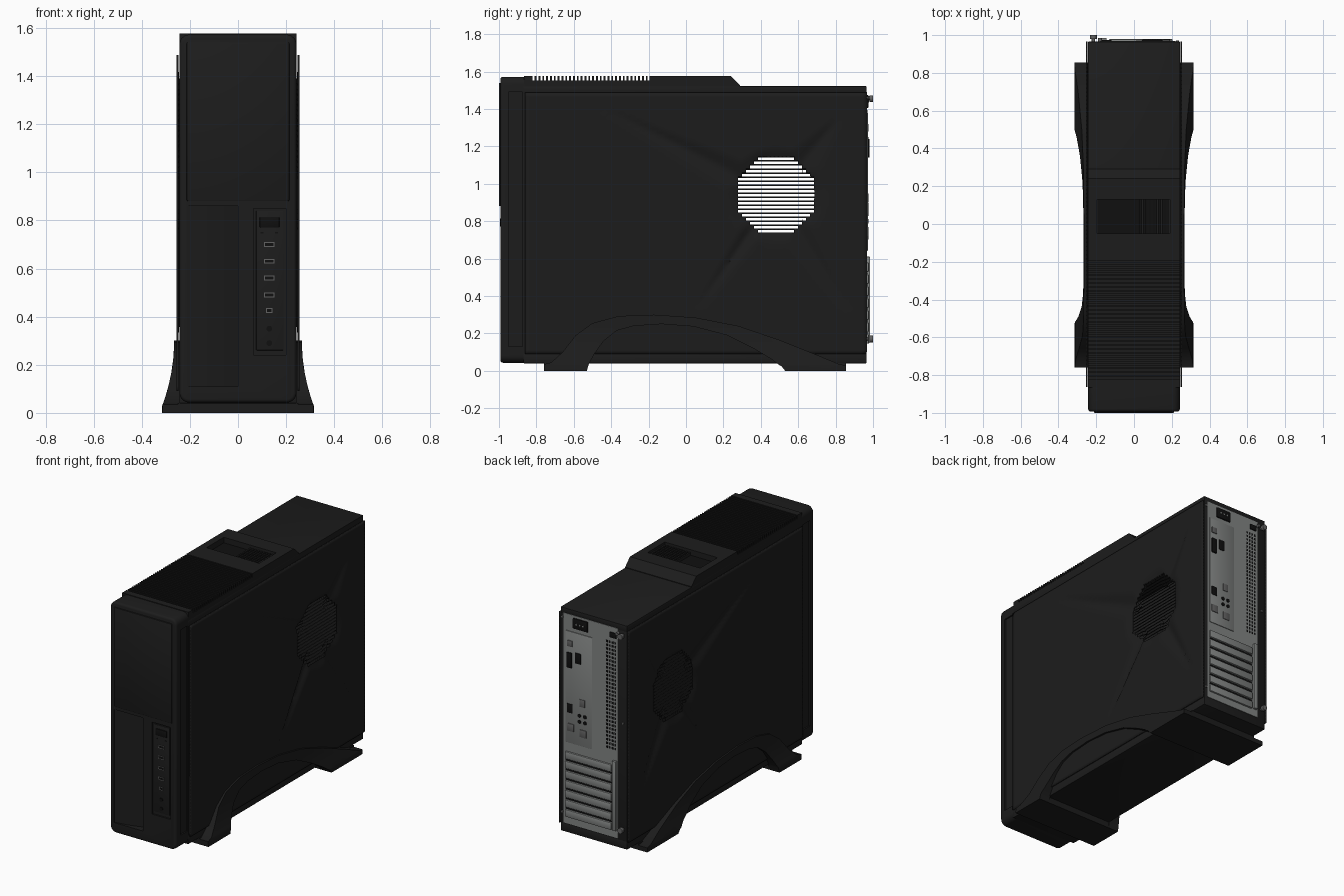
import bpy, bmesh, math
from mathutils import Matrix, Vector

if "Cube" in bpy.data.objects:
    bpy.data.objects.remove(bpy.data.objects["Cube"])


def material(name, v):
    m = bpy.data.materials.new(name)
    m.diffuse_color = (v[0], v[1], v[2], 1)
    m.use_nodes = True
    m.node_tree.nodes["Principled BSDF"].inputs["Base Color"].default_value = m.diffuse_color
    return m


BLACK = material("case black", (0.012, 0.012, 0.012))
DARK = material("vent black", (0.005, 0.005, 0.005))
STEEL = material("rear steel", (0.22, 0.23, 0.225))
SILVER = material("port metal", (0.12, 0.12, 0.12))


def finish(bm, name, mat, smooth=False):
    bmesh.ops.recalc_face_normals(bm, faces=bm.faces)
    me = bpy.data.meshes.new(name)
    bm.to_mesh(me)
    bm.free()
    ob = bpy.data.objects.new(name, me)
    bpy.context.collection.objects.link(ob)
    me.materials.append(mat)
    if smooth:
        bpy.ops.object.select_all(action='DESELECT')
        ob.select_set(True)
        bpy.context.view_layer.objects.active = ob
        bpy.ops.object.shade_smooth_by_angle(angle=math.radians(35))
    return ob


def add_box(bm, x0, x1, y0, y1, z0, z1):
    m = Matrix.Translation(((x0 + x1) / 2, (y0 + y1) / 2, (z0 + z1) / 2))
    m = m @ Matrix.Diagonal((x1 - x0, y1 - y0, z1 - z0, 1))
    return bmesh.ops.create_cube(bm, size=1, matrix=m)["verts"]


def boxes(name, mat, items, bevel=0):
    bm = bmesh.new()
    for b in items:
        add_box(bm, *b)
    if bevel:
        bmesh.ops.bevel(bm, geom=bm.edges[:], offset=bevel, segments=2, profile=0.5, affect='EDGES')
    return finish(bm, name, mat, bevel > 0)


def cylinders(name, mat, items, sides=16):
    # each item: x, z, radius, y start, y end
    bm = bmesh.new()
    for x, z, r, y0, y1 in items:
        m = Matrix.Translation((x, (y0 + y1) / 2, z)) @ Matrix.Rotation(math.pi / 2, 4, 'X')
        bmesh.ops.create_cone(bm, cap_ends=True, segments=sides, radius1=r, radius2=r, depth=y1 - y0, matrix=m)
    return finish(bm, name, mat, True)


def prism(name, mat, pts, lo, hi, place):
    bm = bmesh.new()
    f = bm.faces.new([bm.verts.new(place(a, b, lo)) for a, b in pts])
    ext = bmesh.ops.extrude_face_region(bm, geom=[f])["geom"]
    d = Vector(place(0, 0, hi)) - Vector(place(0, 0, lo))
    bmesh.ops.translate(bm, vec=d, verts=[v for v in ext if isinstance(v, bmesh.types.BMVert)])
    return finish(bm, name, mat)


def cut(ob, cutter):
    cutter.hide_render = True
    cutter.display_type = 'WIRE'
    m = ob.modifiers.new("cut", 'BOOLEAN')
    m.object = cutter
    m.operation = 'DIFFERENCE'
    m.solver = 'EXACT'


# Hollow case frame
boxes("case_frame", BLACK, [
    (-.244, .244, -.87, .965, 1.48, 1.522), (-.244, .244, -.87, .965, .04, .095),
    (-.244, .244, .945, .965, .09, 1.485)], .004)

# Side panels: perforated fan grille plus star-shaped pressed creases
P, Y0, Z0, NY, NZ = .0215, -.862, .09, 85, 65
CY, CZ = Y0 + 62.5 * P, Z0 + 39.5 * P
SPIKES = [(-.45, 1.41, .085), (.82, 1.36, .10), (.87, .32, .08), (.05, .32, .05)]


def pressed(y, z):
    dy, dz = y - CY, z - CZ
    r = math.hypot(dy, dz)
    depth = .012 if r < .215 else .012 * max(0, 1 - (r - .215) / .04)
    for ty, tz, w in SPIKES:
        L = math.hypot(ty - CY, tz - CZ)
        u, v = (ty - CY) / L, (tz - CZ) / L
        t, s = dy * u + dz * v, abs(dz * u - dy * v)
        if .15 < t < L:
            k = 1 - (t - .15) / (L - .15)
            depth = max(depth, .028 * k ** .6 * max(0, 1 - s / (w * k + .004)))
    return depth


for name, side in (("right_side_panel", 1), ("left_side_panel", -1)):
    bm = bmesh.new()
    g = [[bm.verts.new((side * (.251 - pressed(Y0 + i * P, Z0 + j * P)), Y0 + i * P, Z0 + j * P))
          for j in range(NZ + 1)] for i in range(NY + 1)]
    holes = []
    for i in range(NY):
        for j in range(NZ):
            f = bm.faces.new((g[i][j], g[i + 1][j], g[i + 1][j + 1], g[i][j + 1]))
            a, b = abs(i - 62), abs(j - 39)
            if a <= 9 and b <= 9 and a + b <= 13:
                holes.append(f)
    bmesh.ops.inset_individual(bm, faces=holes, thickness=.005)
    bmesh.ops.delete(bm, geom=holes, context='FACES')
    ob = finish(bm, name, BLACK, True)
    m = ob.modifiers.new("sheet", 'SOLIDIFY')
    m.thickness = .008
    m.offset = 0

# Front bezel with rounded corners and softened front rim
bm = bmesh.new()
add_box(bm, -.243, .243, -.993, -.86, .043, 1.572)
long_edges = [e for e in bm.edges if abs(e.verts[0].co.y - e.verts[1].co.y) > .1]
bmesh.ops.bevel(bm, geom=long_edges, offset=.04, segments=6, profile=.5, affect='EDGES')
rim = [e for e in bm.edges if all(v.co.y < -.99 for v in e.verts)]
bmesh.ops.bevel(bm, geom=rim, offset=.014, segments=3, profile=.5, affect='EDGES')
bezel = finish(bm, "front_bezel", BLACK, True)
cut(bezel, prism("bay_cutter", BLACK, [(-.213, -1.02), (-.213, -.988), (-.13, -.975), (-.06, -.955), (0, -.93), (0, -1.02)],
                 .11, .86, lambda a, b, h: (a, b, h)))
cut(bezel, boxes("port_strip_cutter", BLACK, [(.065, .2, -1.02, -.982, .24, .85)]))
cut(bezel, boxes("side_grip_cutter", BLACK, [(s * .25 - .016, s * .25 + .016, -.95, -.875, .13, 1.49) for s in (-1, 1)]))
boxes("drive_door", BLACK, [(-.213, .213, -1, -.985, .88, 1.54)], .005)

# Front controls
boxes("port_strip", BLACK, [(.075, .19, -.988, -.975, .26, .84)], .004)
boxes("power_button", DARK, [(.09, .172, -.994, -.98, .77, .815)], .004)
usb = [(.13, .7, .022), (.13, .63, .022), (.13, .56, .022), (.13, .49, .022), (.13, .425, .014)]
boxes("usb_shells", SILVER, [(x - w, x + w, -.991, -.98, z - .010, z + .010) for x, z, w in usb])
boxes("usb_openings", DARK, [(x - w + .004, x + w - .004, -.993, -.98, z - .006, z + .006) for x, z, w in usb])
cylinders("audio_jacks", DARK, [(.13, .35, .012, -.992, -.98), (.13, .29, .012, -.992, -.98)])
boxes("indicator_lights", DARK, [(x - .006, x + .006, -.99, -.98, .745, .751) for x in (.1, .16)])

# Raised top cover with comb-like cooling slots
pts = [(-.865, 1.515), (-.865, 1.576)]
for i in range(31):
    y = -.82 + i * .0205
    pts += [(y, 1.576), (y, 1.553), (y + .0105, 1.553), (y + .0105, 1.576)]
pts += [(.24, 1.576), (.29, 1.526), (.29, 1.515)]
cover = prism("top_cover", BLACK, pts, -.243, .243, lambda a, b, h: (h, a, b))
cut(cover, boxes("top_window_cutter", BLACK, [(-.195, .19, -.05, .13, 1.535, 1.6)]))
boxes("top_window_floor", DARK, [(-.194, .189, -.049, .129, 1.53, 1.54)])
boxes("top_window_slats", BLACK, [(x / 100, x / 100 + .01, -.049, .129, 1.54, 1.56) for x in range(0, 19, 2)])

# Arched stand: a flared arch each side, joined by cross bars
ARCH = [(-.76, 0, -.53, 0), (-.76, .035, -.52, .035), (-.72, .045, -.515, .045), (-.66, .1, -.49, .09),
        (-.59, .19, -.44, .16), (-.5, .255, -.37, .215), (-.36, .293, -.28, .24), (-.17, .3, -.13, .25),
        (.05, .285, .04, .237), (.28, .24, .22, .19), (.5, .165, .36, .12), (.7, .085, .46, .06),
        (.82, .035, .5, .03), (.855, .03, .51, .025), (.855, 0, .53, 0)]


def flare(z):
    return .266 + .049 * max(0, 1 - max(0, z - .03) / .25) ** 2


for name, s in (("right_stand", 1), ("left_stand", -1)):
    bm = bmesh.new()
    rows = []
    for a, b, c, d in ARCH:
        ring = []
        for k in range(5):  # curved outer face
            y, z = a + (c - a) * k / 4, b + (d - b) * k / 4
            ring.append(bm.verts.new((s * flare(z), y, z)))
        ring += [bm.verts.new((s * .238, c, d)), bm.verts.new((s * .238, a, b))]
        rows.append(ring)
    for r, q in zip(rows, rows[1:]):
        for k in range(7):
            bm.faces.new((r[k], r[(k + 1) % 7], q[(k + 1) % 7], q[k]))
    bm.faces.new(rows[0])
    bm.faces.new(rows[-1])
    finish(bm, name, BLACK, True)
boxes("stand_cross_bars", BLACK, [(-.25, .25, -.76, -.53, 0, .042), (-.25, .25, .53, .855, 0, .042)])

# Rear steel plate, port shield and vent holes
boxes("rear_plate", STEEL, [(-.18, .22, .95, .968, .1, 1.49)])
boxes("port_shield", STEEL, [(.01, .205, .96, .972, .64, 1.38)], .003)
boxes("rear_vent_holes", DARK, [(x, x + .012, .96, .9695, z, z + .014)
                                for x in (-.165, -.145, -.125, -.105) for z in [.68 + i * .025 for i in range(29)]])
boxes("power_socket", DARK, [(.04, .15, .96, .976, 1.405, 1.475)], .006)
cylinders("socket_pins", STEEL, [(x, 1.44, .006, .97, .979) for x in (.07, .095, .12)], 8)
boxes("rear_connectors", SILVER, [(.15, .19, .96, .977, 1.28, 1.32), (.06, .10, .96, .975, .9, .95),
                                  (.14, .19, .96, .976, .72, .77), (.05, .1, .96, .975, .7, .75)], .003)
boxes("rear_sockets", DARK, [(.155, .19, .96, .98, 1.14, 1.24), (.09, .13, .96, .976, 1.18, 1.25),
                             (.15, .19, .96, .975, .84, .9), (-.17, -.12, .96, .975, 1.42, 1.455)], .002)
cylinders("rear_audio_jacks", DARK, [(x, z, .012, .96, .976) for x in (.06, .1) for z in (.8, .84)])

# Expansion slot covers and their clamp strip
boxes("slot_covers", STEEL, [(-.135, .205, .96, .979, .145 + i * .064, .195 + i * .064) for i in range(7)], .007)
boxes("slot_gaps", DARK, [(-.135, .205, .96, .9695, .197 + i * .064, .207 + i * .064) for i in range(6)])
boxes("slot_clamp", STEEL, [(-.172, -.145, .96, .985, .15, .61)], .003)

# Thumb screws
cylinders("thumb_screws", SILVER, [(-.215, z, .018, .98, 1.0) for z in (1.455, .17)]
          + [(-.215, z, .009, .96, .985) for z in (1.455, .17)]
          + [(-.18, 1.46, .010, .96, .985), (.23, 1.46, .008, .96, .972), (.23, .17, .008, .96, .972),
             (-.215, .87, .008, .96, .972)])
